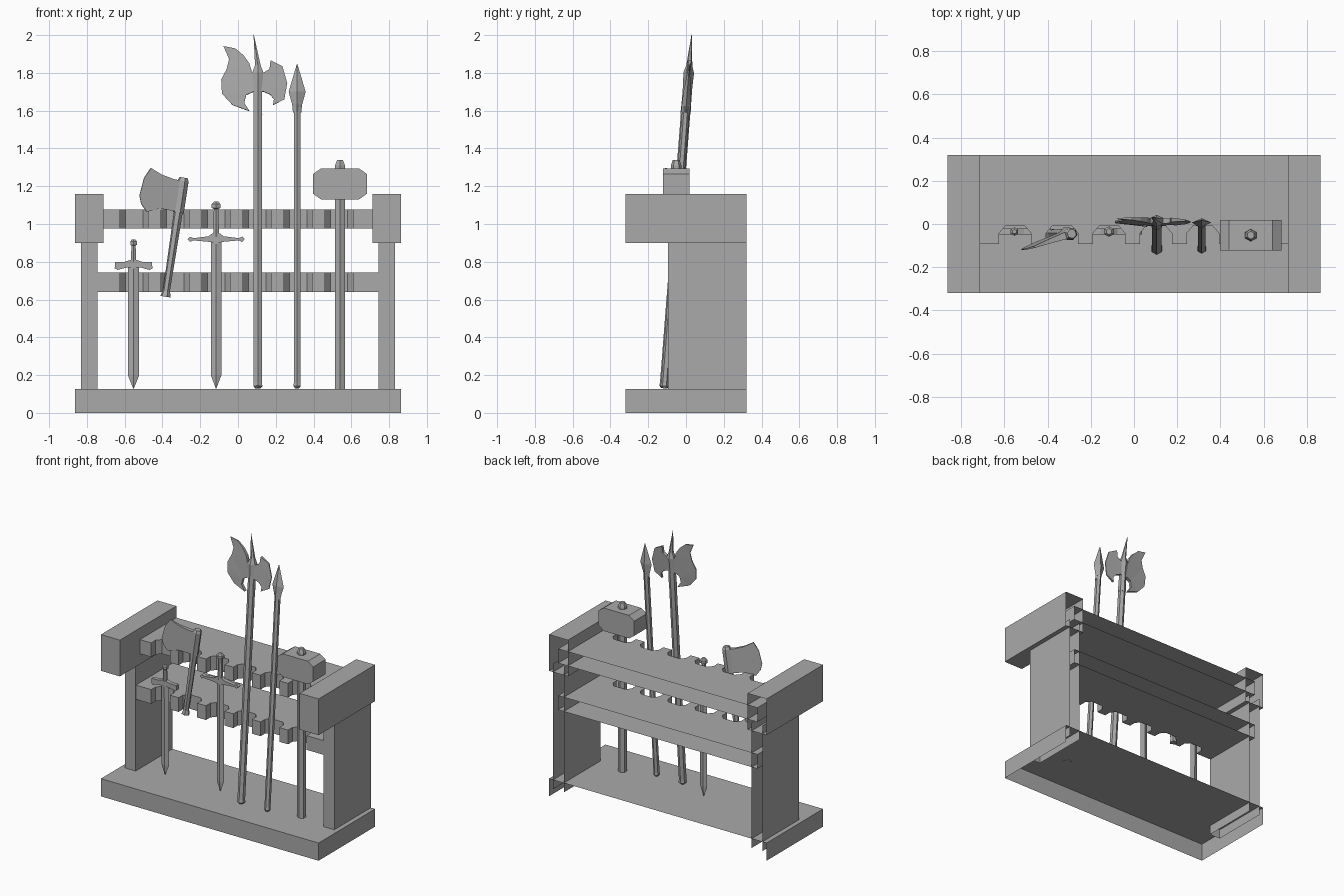
import bpy, bmesh, math
from mathutils import Matrix, Vector

if "Cube" in bpy.data.objects:
    bpy.data.objects.remove(bpy.data.objects["Cube"])

grey = bpy.data.materials.new("plain grey")
grey.diffuse_color = (0.4, 0.4, 0.4, 1)
grey.use_nodes = True
grey.node_tree.nodes["Principled BSDF"].inputs["Base Color"].default_value = grey.diffuse_color


def finish(name, bm, matrix=None, open_dirs=()):
    """Fix normals, drop faces looking along open_dirs, place and link."""
    bmesh.ops.recalc_face_normals(bm, faces=bm.faces[:])
    bm.normal_update()
    gone = [f for f in bm.faces if any(f.normal.dot(Vector(d)) > 0.99 for d in open_dirs)]
    bmesh.ops.delete(bm, geom=gone, context='FACES')
    bmesh.ops.triangulate(bm, faces=[f for f in bm.faces if len(f.verts) > 4])
    if matrix:
        bm.transform(matrix)
    me = bpy.data.meshes.new(name)
    bm.to_mesh(me)
    bm.free()
    me.materials.append(grey)
    ob = bpy.data.objects.new(name, me)
    bpy.context.collection.objects.link(ob)
    return ob


def box(name, x0, x1, y0, y1, z0, z1, open_dirs=()):
    bm = bmesh.new()
    bmesh.ops.create_cube(bm, size=1)
    for v in bm.verts:
        v.co = ((x0 + x1) / 2 + v.co.x * (x1 - x0),
                (y0 + y1) / 2 + v.co.y * (y1 - y0),
                (z0 + z1) / 2 + v.co.z * (z1 - z0))
    finish(name, bm, None, open_dirs)


def loft(name, rings, n=6, matrix=None):
    """Stack of n-sided rings (z, rx, ry[, dx]), closed at both ends."""
    bm = bmesh.new()
    loops = []
    for z, rx, ry, *dx in rings:
        off = dx[0] if dx else 0
        loops.append([bm.verts.new((off + rx * math.sin(2 * math.pi * i / n),
                                    ry * math.cos(2 * math.pi * i / n), z)) for i in range(n)])
    for a, b in zip(loops, loops[1:]):
        for i in range(n):
            j = (i + 1) % n
            bm.faces.new((a[i], a[j], b[j], b[i]))
    bm.faces.new(loops[0])
    bm.faces.new(loops[-1])
    finish(name, bm, matrix)


def plate(name, pts, half, matrix=None):
    """XZ outline thickened along y; half(x) gives the half thickness."""
    bm = bmesh.new()
    f = [bm.verts.new((x, -half(x), z)) for x, z in pts]
    b = [bm.verts.new((x, half(x), z)) for x, z in pts]
    bm.faces.new(f)
    bm.faces.new(b[::-1])
    for i in range(len(pts)):
        j = (i + 1) % len(pts)
        bm.faces.new((f[i], b[i], b[j], f[j]))
    finish(name, bm, matrix)


def shaft(name, r, z0, z1, matrix):
    # pole with a small chamfered foot
    loft(name, [(z0, r * 0.6, r * 0.6), (z0 + 0.012, r * 1.1, r * 1.1),
                (z0 + 0.03, r, r), (z1, r, r)], 6, matrix)


BACK, DOWN, UP = (0, 1, 0), (0, 0, -1), (0, 0, 1)

# Stand: base, side posts and cap blocks, hollow at the back
box("base", -0.863, 0.863, -0.32, 0.32, 0, 0.127, (BACK, DOWN))
for s, side in ((-1, "left"), (1, "right")):
    a, b = sorted((s * 0.83, s * 0.745))
    box(side + "_post", a, b, -0.095, 0.32, 0.06, 0.96, (BACK, DOWN, UP))
    a, b = sorted((s * 0.863, s * 0.713))
    box(side + "_cap", a, b, -0.32, 0.32, 0.90, 1.16, (BACK,))

# Rails with six notches along the front
slots = [-0.55 + 0.217 * i for i in range(6)]
outline = [(-0.79, 0.32), (-0.79, -0.092)]
for c in slots:
    outline += [(c + dx, y) for dx, y in ((-0.074, -0.092), (-0.074, -0.043), (-0.046, -0.01),
                                          (0.046, -0.01), (0.074, -0.043), (0.074, -0.092))]
outline += [(0.79, -0.092), (0.79, 0.32)]
for name, z0, z1 in (("lower_rail", 0.64, 0.742), ("upper_rail", 0.975, 1.077)):
    bm = bmesh.new()
    face = bm.faces.new([bm.verts.new((x, y, z0)) for x, y in outline])
    ext = bmesh.ops.extrude_face_region(bm, geom=[face])
    for g in ext["geom"]:
        if isinstance(g, bmesh.types.BMVert):
            g.co.z = z1
    if not any(abs(f.normal.z) > 0.9 and f.calc_center_median().z < z0 + 0.01 for f in bm.faces):
        bm.faces.new([v for v in bm.verts if v.co.z == z0])
    finish(name, bm, None, (BACK,))

# Short sword
m = Matrix.Translation((-0.553, -0.035, 0))
loft("short_sword_blade", [(0.13, 0.002, 0.002), (0.2, 0.03, 0.009), (0.78, 0.03, 0.011)], 4, m)
half_guard = [(0.0, 0.765), (0.035, 0.77), (0.085, 0.757), (0.1, 0.765),
              (0.097, 0.80), (0.045, 0.80), (0.015, 0.81)]
guard = half_guard + [(-x, z) for x, z in half_guard[:0:-1]]
plate("short_sword_guard", guard, lambda x: 0.014, m)
loft("short_sword_grip", [(0.80, 0.016, 0.016), (0.885, 0.013, 0.013), (0.89, 0.02, 0.02),
                          (0.908, 0.02, 0.02), (0.918, 0.01, 0.01)], 6, m)

# Long sword
m = Matrix.Translation((-0.116, -0.035, 0))
loft("long_sword_blade", [(0.13, 0.002, 0.002), (0.2, 0.028, 0.009), (0.92, 0.028, 0.011)], 4, m)
half_guard = [(0.0, 0.895), (0.03, 0.905), (0.12, 0.913), (0.138, 0.905), (0.152, 0.92),
              (0.138, 0.933), (0.12, 0.925), (0.04, 0.935), (0.02, 0.95)]
guard = half_guard + [(-x, z) for x, z in half_guard[:0:-1]]
plate("long_sword_guard", guard, lambda x: 0.014, m)
loft("long_sword_grip", [(0.93, 0.018, 0.018), (1.08, 0.014, 0.014), (1.085, 0.027, 0.024),
                         (1.105, 0.027, 0.024), (1.118, 0.014, 0.014)], 6, m)

# Leaning hand axe
m = (Matrix.Translation((-0.384, -0.045, 0.615)) @ Matrix.Rotation(0.151, 4, 'Y')
     @ Matrix.Rotation(0.33, 4, 'Z'))
loft("axe_handle", [(0, 0.028, 0.026), (0.015, 0.025, 0.024), (0.03, 0.019, 0.019),
                    (0.46, 0.024, 0.024)], 6, m)
loft("axe_socket", [(0.45, 0.03, 0.03), (0.62, 0.03, 0.03), (0.638, 0.022, 0.022)], 6, m)
plate("axe_blade", [(0, 0.62), (-0.055, 0.622), (-0.128, 0.637), (-0.189, 0.662), (-0.218, 0.605),
                    (-0.229, 0.51), (-0.213, 0.468), (-0.176, 0.43), (-0.11, 0.457), (0, 0.455)],
      lambda x: 0.018 + 0.07 * x, m)


def lean(x):
    return Matrix.Translation((x, -0.115, 0.13)) @ Matrix.Rotation(-0.0773, 4, 'X')


# Halberd: pole, double blade and top spike
m = lean(0.105)
shaft("halberd_pole", 0.025, 0, 1.62, m)
up = m @ Matrix.Translation((0, 0, -0.125))
plate("halberd_blade",
      [(-0.182, 1.942), (-0.152, 1.873), (-0.165, 1.82), (-0.194, 1.765), (-0.19, 1.69),
       (-0.134, 1.629), (-0.044, 1.597), (-0.072, 1.64), (-0.062, 1.682), (-0.023, 1.70),
       (0.03, 1.70), (0.065, 1.685), (0.085, 1.66), (0.08, 1.628), (0.14, 1.66), (0.156, 1.745),
       (0.13, 1.835), (0.067, 1.867), (0.062, 1.82), (0.03, 1.80), (-0.03, 1.80),
       (-0.045, 1.85), (-0.075, 1.892), (-0.12, 1.93)],
      lambda x: max(0.003, 0.016 - 0.09 * abs(x)), up)
loft("halberd_spike", [(1.58, 0.027, 0.027), (1.70, 0.024, 0.024), (1.80, 0.034, 0.028),
                       (1.84, 0.017, 0.016), (2.003, 0.001, 0.001, -0.022)], 6, up)

# Spear
m = lean(0.313)
shaft("spear_pole", 0.02, 0, 1.50, m)
up = m @ Matrix.Translation((0, 0, -0.125))
loft("spear_head", [(1.59, 0.022, 0.022), (1.63, 0.026, 0.024), (1.70, 0.045, 0.02),
                    (1.848, 0.001, 0.001)], 4, up)

# War hammer
m = Matrix.Translation((0.54, -0.052, 0))
loft("hammer_handle", [(0.125, 0.03, 0.028), (1.31, 0.03, 0.028), (1.338, 0.018, 0.018)], 6, m)
plate("hammer_head", [(-0.142, 1.265), (-0.1, 1.295), (0.1, 1.295), (0.142, 1.265),
                      (0.142, 1.16), (0.1, 1.13), (-0.1, 1.13), (-0.142, 1.16)],
      lambda x: 0.07, m)
